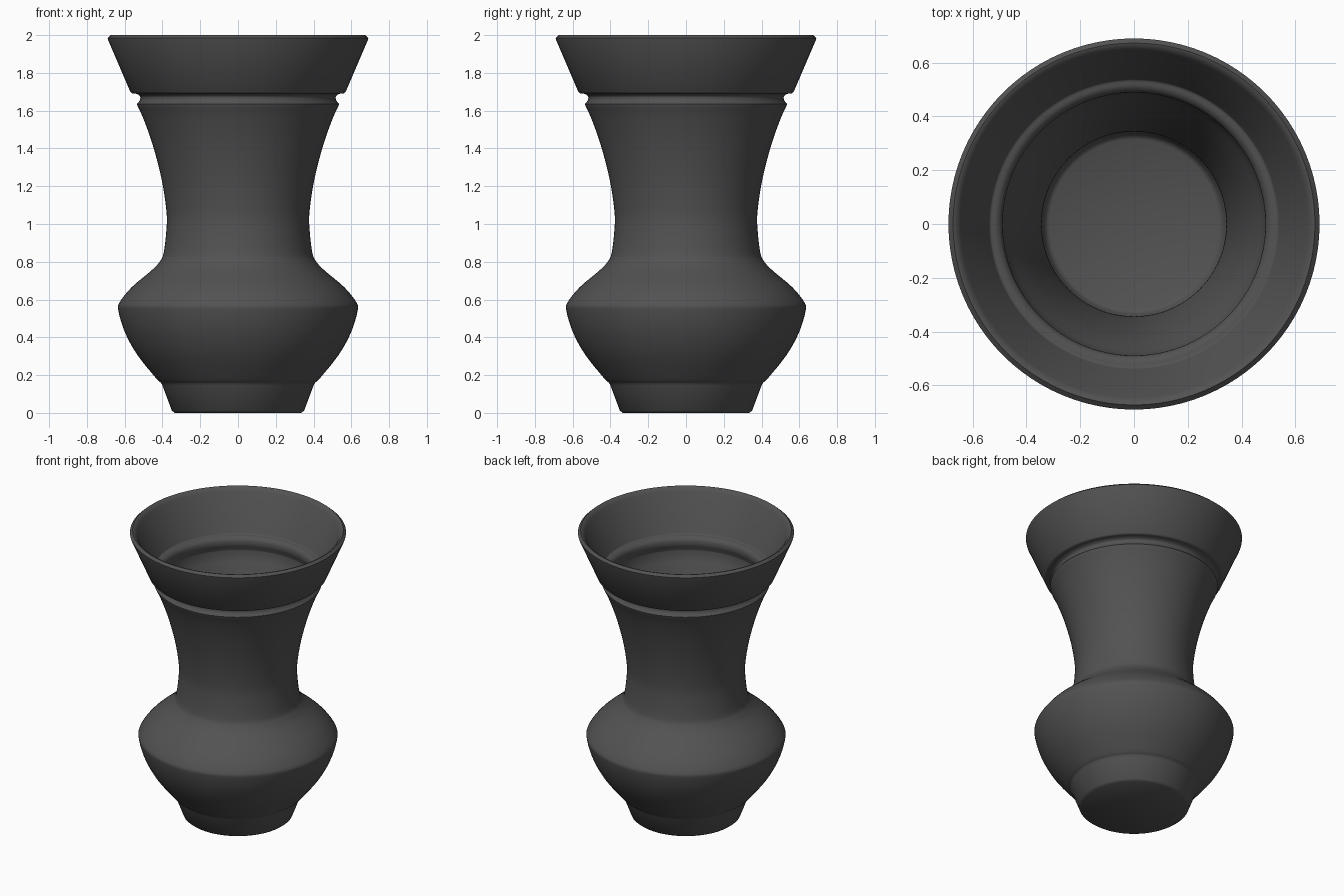
import bpy
import bmesh
from math import radians, tau
from mathutils import Vector

cube = bpy.data.objects.get("Cube")
if cube:
    bpy.data.objects.remove(cube, do_unlink=True)


def smooth_path(points, steps=4):
    """Catmull-Rom curve through (radius, height) points."""
    pts = [Vector(p) for p in points]
    pts = [pts[0]] + pts + [pts[-1]]
    path = []
    for a, b, c, d in zip(pts, pts[1:], pts[2:], pts[3:]):
        for i in range(steps):
            t = i / steps
            path.append(0.5 * (2 * b + (c - a) * t
                               + (2 * a - 5 * b + 4 * c - d) * t ** 2
                               + (3 * b - a - 3 * c + d) * t ** 3))
    return path + [pts[-1]]


def lathe(name, profile, material, segments=96):
    """Spin a profile that starts and ends on the axis around z."""
    bm = bmesh.new()
    verts = [bm.verts.new((p[0], 0, p[1])) for p in profile]
    edges = [bm.edges.new(pair) for pair in zip(verts, verts[1:])]
    bmesh.ops.spin(bm, geom=verts + edges, cent=(0, 0, 0), axis=(0, 0, 1),
                   angle=tau, steps=segments, use_duplicate=False)
    bmesh.ops.remove_doubles(bm, verts=bm.verts, dist=0.0005)
    bmesh.ops.recalc_face_normals(bm, faces=bm.faces)
    mesh = bpy.data.meshes.new(name)
    bm.to_mesh(mesh)
    bm.free()
    mesh.materials.append(material)
    obj = bpy.data.objects.new(name, mesh)
    bpy.context.collection.objects.link(obj)
    bpy.ops.object.select_all(action="DESELECT")
    obj.select_set(True)
    bpy.context.view_layer.objects.active = obj
    bpy.ops.object.shade_smooth_by_angle(angle=radians(40))
    return obj


# Dark grey glaze
glaze = bpy.data.materials.new("dark_grey")
glaze.use_nodes = True
colour = (0.085, 0.085, 0.085, 1)
glaze.diffuse_color = colour
glaze.node_tree.nodes["Principled BSDF"].inputs["Base Color"].default_value = colour

# Outside: foot, belly, neck, groove and flared rim
foot = [(0, 0), (0.335, 0), (0.35, 0.012), (0.4, 0.145)]
belly_and_neck = smooth_path([
    (0.408, 0.16), (0.435, 0.185), (0.535, 0.31), (0.6, 0.43), (0.633, 0.54),
    (0.627, 0.585), (0.563, 0.665), (0.457, 0.755), (0.415, 0.8),
    (0.394, 0.845), (0.379, 0.97), (0.379, 1.07), (0.405, 1.24),
    (0.452, 1.42), (0.5, 1.555), (0.532, 1.625)])
groove = smooth_path([(0.535, 1.635), (0.52, 1.655), (0.518, 1.675),
                      (0.535, 1.688), (0.562, 1.692)])
rim = [(0.57, 1.7), (0.688, 1.975), (0.69, 1.985), (0.673, 2), (0.662, 1.997),
       (0.645, 1.975)]

# Inside: rim wall, rounded ledge, neck, hollow belly and floor
ledge = smooth_path([(0.54, 1.73), (0.533, 1.722), (0.51, 1.717),
                     (0.493, 1.7), (0.489, 1.67), (0.498, 1.64),
                     (0.502, 1.625)])
hollow = smooth_path([
    (0.47, 1.555), (0.42, 1.42), (0.374, 1.24), (0.346, 1.07), (0.346, 0.97),
    (0.362, 0.845), (0.385, 0.79), (0.435, 0.735), (0.54, 0.645),
    (0.598, 0.575), (0.603, 0.54), (0.57, 0.43), (0.505, 0.315),
    (0.41, 0.2), (0.375, 0.16)])
floor = [(0.335, 0.05), (0.328, 0.037), (0.315, 0.03), (0, 0.03)]

lathe("vase", foot + belly_and_neck + groove + rim + ledge + hollow + floor, glaze)
